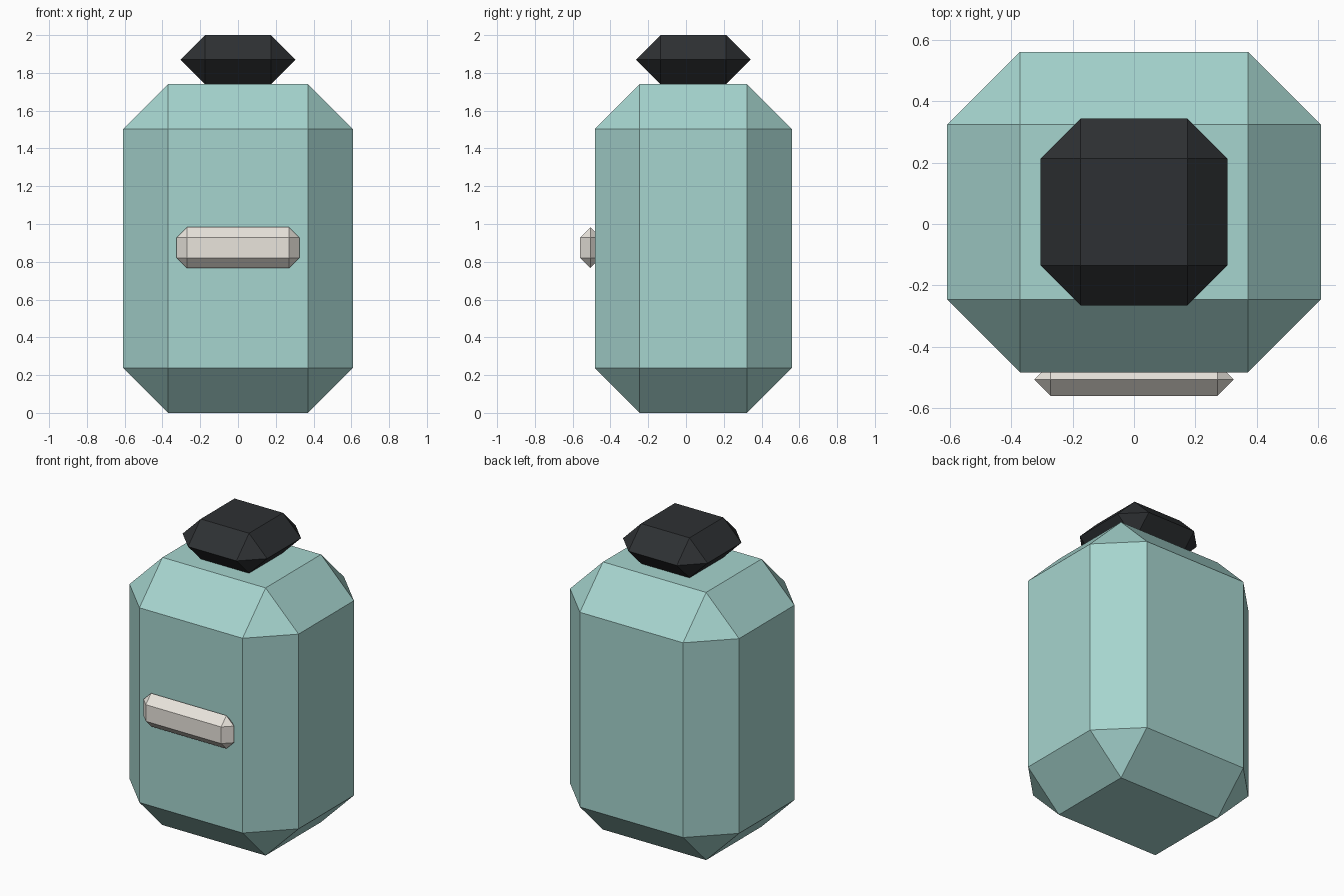
import bpy, bmesh
from mathutils import Matrix, Vector

if "Cube" in bpy.data.objects:
    bpy.data.objects.remove(bpy.data.objects["Cube"])


def chamfered_box(name, lo, hi, chamfer, color):
    """Box between two corners with every edge cut by one flat chamfer."""
    lo, hi = Vector(lo), Vector(hi)
    size = hi - lo
    bm = bmesh.new()
    bmesh.ops.create_cube(bm, size=1, matrix=Matrix.Translation((lo + hi) / 2)
                          @ Matrix.Diagonal((*size, 1)))
    bmesh.ops.bevel(bm, geom=bm.edges[:], offset=chamfer, offset_type='OFFSET',
                    segments=1, profile=0.5, affect='EDGES', clamp_overlap=True)
    # Thin boxes are chamfered down to a ridge: merge the collapsed edges
    bmesh.ops.remove_doubles(bm, verts=bm.verts[:], dist=0.001)
    bmesh.ops.recalc_face_normals(bm, faces=bm.faces[:])
    mesh = bpy.data.meshes.new(name)
    bm.to_mesh(mesh)
    bm.free()
    mat = bpy.data.materials.new(name + "_color")
    mat.diffuse_color = (*color, 1)
    mat.use_nodes = True
    mat.node_tree.nodes["Principled BSDF"].inputs["Base Color"].default_value = mat.diffuse_color
    mesh.materials.append(mat)
    obj = bpy.data.objects.new(name, mesh)
    bpy.context.collection.objects.link(obj)
    return obj


# Main body
chamfered_box("body", (-0.608, -0.483, 0), (0.608, 0.56, 1.74), 0.237, (0.38, 0.66, 0.62))
# Lid, chamfered to half its height
chamfered_box("lid", (-0.304, -0.265, 1.74), (0.304, 0.343, 2.0), 0.13, (0.027, 0.03, 0.033))
# Front bar, half sunk into the body
chamfered_box("front_bar", (-0.325, -0.56, 0.767), (0.325, -0.452, 0.983), 0.054, (0.82, 0.78, 0.72))
